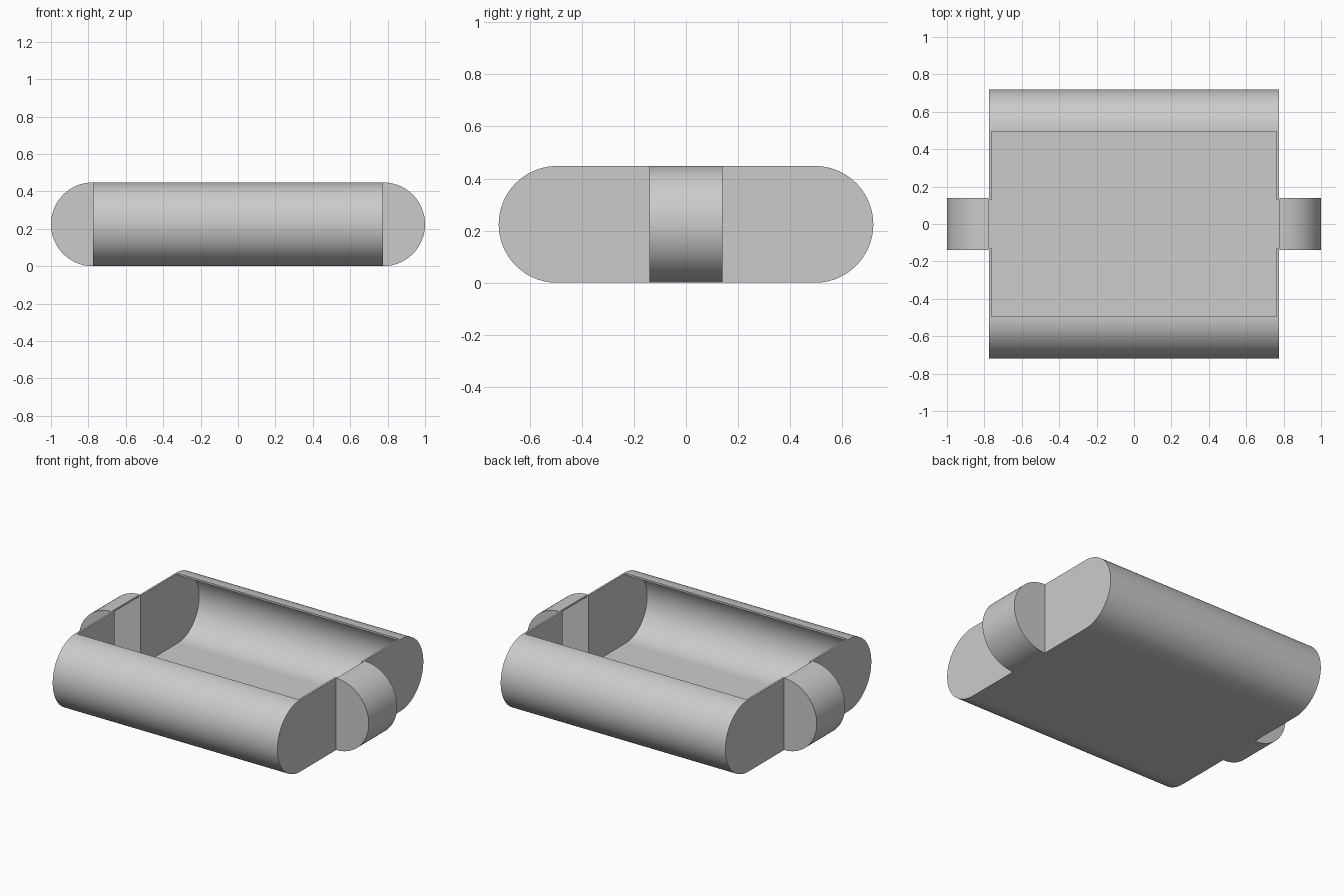
import bpy, bmesh, math
from mathutils import Vector

cube = bpy.data.objects.get("Cube")
if cube:
    bpy.data.objects.remove(cube, do_unlink=True)

HEIGHT = 0.448
R = HEIGHT / 2           # radius of the rounded sides
WALL = 0.012
BODY_HALF = 0.775        # half length of the main tray along x
BODY_CENTRE = 0.495      # y of the rounded side centres
GRIP_HALF = 0.14         # half width of the end bulges
SEGMENTS = 48

grey = bpy.data.materials.new("light grey")
grey.use_nodes = True
colour = (0.6, 0.6, 0.6, 1)
grey.diffuse_color = colour
grey.node_tree.nodes["Principled BSDF"].inputs["Base Color"].default_value = colour


def profile(centre, radius, open_top=False):
    """Stadium outline; with open_top a straight shaft rises from its flat top."""
    pts = []
    for side in (1, -1):
        for i in range(SEGMENTS + 1):
            a = side * -math.pi / 2 + math.pi * i / SEGMENTS
            pts.append((side * centre + radius * math.cos(a), R + radius * math.sin(a)))
        if side == 1 and open_top:
            pts += [(centre, HEIGHT + 0.1), (-centre, HEIGHT + 0.1)]
    return pts


def prism(name, pts, half, along_x):
    """Extrude an outline along x or y, centred on the origin."""
    bm = bmesh.new()
    if along_x:
        verts = [bm.verts.new((-half, u, z)) for u, z in pts]
        move = Vector((2 * half, 0, 0))
    else:
        verts = [bm.verts.new((u, -half, z)) for u, z in pts]
        move = Vector((0, 2 * half, 0))
    face = bm.faces.new(verts)
    new = bmesh.ops.extrude_face_region(bm, geom=[face])["geom"]
    bmesh.ops.translate(bm, vec=move, verts=[g for g in new if isinstance(g, bmesh.types.BMVert)])
    bmesh.ops.recalc_face_normals(bm, faces=bm.faces)
    mesh = bpy.data.meshes.new(name)
    bm.to_mesh(mesh)
    bm.free()
    mesh.materials.append(grey)
    obj = bpy.data.objects.new(name, mesh)
    bpy.context.collection.objects.link(obj)
    return obj


def combine(target, tool, operation):
    """Apply a boolean and discard the tool."""
    mod = target.modifiers.new("boolean", 'BOOLEAN')
    mod.operation = operation
    mod.solver = 'EXACT'
    mod.object = tool
    bpy.ops.object.select_all(action='DESELECT')
    bpy.context.view_layer.objects.active = target
    target.select_set(True)
    bpy.ops.object.modifier_apply(modifier=mod.name)
    bpy.data.objects.remove(tool, do_unlink=True)


# Outer shape: wide tray crossed by a narrow bar that forms both end bulges
tray = prism("tray_shell", profile(BODY_CENTRE, R), BODY_HALF, True)
combine(tray, prism("end_bulges", profile(1 - R, R), GRIP_HALF, False), 'UNION')

# Hollow inside, open at the top
inner = R - WALL
combine(tray, prism("tray_cavity", profile(BODY_CENTRE, inner, True),
                    BODY_HALF - WALL, True), 'DIFFERENCE')
combine(tray, prism("bulge_cavity", profile(1 - R, inner, True),
                    GRIP_HALF - WALL, False), 'DIFFERENCE')

bpy.ops.object.shade_smooth_by_angle(angle=math.radians(30))
